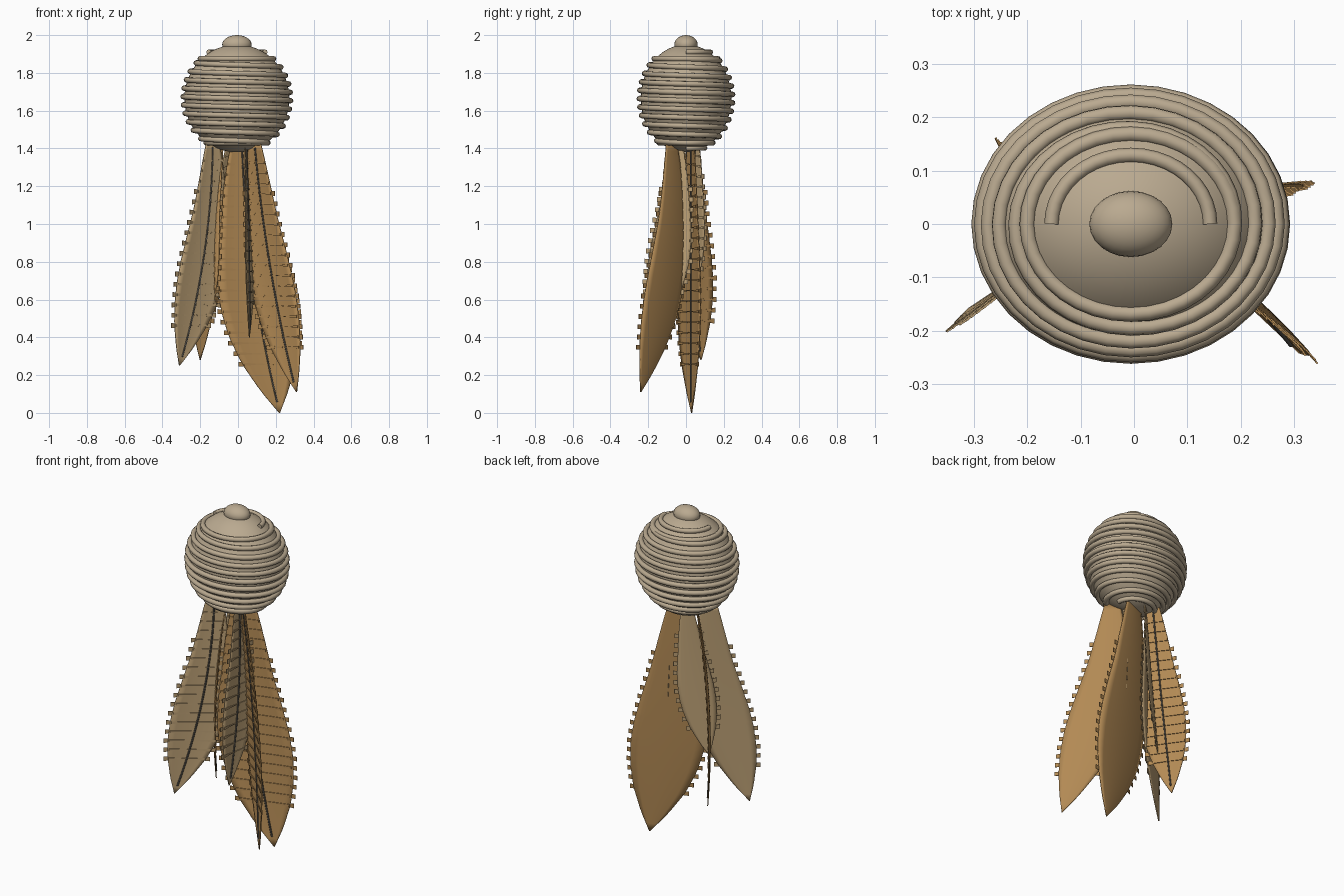
import bpy, bmesh, math
from mathutils import Vector

if "Cube" in bpy.data.objects:
    bpy.data.objects.remove(bpy.data.objects["Cube"])


def material(name, rgb):
    m = bpy.data.materials.new(name)
    m.diffuse_color = (*rgb, 1)
    m.use_nodes = True
    m.node_tree.nodes["Principled BSDF"].inputs["Base Color"].default_value = m.diffuse_color
    return m


CLAY = material("clay beige", (0.49, 0.40, 0.28))
OCHRE = material("ochre brown", (0.45, 0.255, 0.09))
TAN = material("pale tan", (0.50, 0.35, 0.178))
GREY = material("dark grey", (0.10, 0.09, 0.075))
C = Vector((-0.006, 0, 1.665))


def finish(ob, name, angle=50):
    ob.name = name
    bpy.ops.object.select_all(action='DESELECT')
    ob.select_set(True)
    bpy.context.view_layer.objects.active = ob
    bpy.ops.object.shade_smooth_by_angle(angle=math.radians(angle))


def ellipsoid(name, centre, radii, seg, rings):
    bpy.ops.mesh.primitive_uv_sphere_add(segments=seg, ring_count=rings, location=centre)
    ob = bpy.context.object
    ob.scale = radii
    ob.data.materials.append(CLAY)
    finish(ob, name)


def tube(name, pts, radius, mat, res=2):
    cu = bpy.data.curves.new(name, 'CURVE')
    cu.dimensions = '3D'
    cu.bevel_depth = radius
    cu.bevel_resolution = res
    cu.use_fill_caps = True
    sp = cu.splines.new('POLY')
    sp.points.add(len(pts) - 1)
    for p, q in zip(sp.points, pts):
        p.co = (*q, 1)
    cu.materials.append(mat)
    ob = bpy.data.objects.new(name, cu)
    bpy.context.collection.objects.link(ob)


# Ball, top bead and wound cord
ellipsoid("ball", C, (0.278, 0.24, 0.285), 40, 24)
ellipsoid("top_bead", (C.x, 0, 1.95), (0.078, 0.062, 0.05), 24, 14)


def cord_point(a, z):
    k = math.sqrt(max(0, 1 - ((z - C.z) / 0.287) ** 2))
    return Vector((C.x + 0.285 * k * math.cos(a), 0.248 * k * math.sin(a), z))


# The first and last turns lie flat so the ends close on themselves
TURNS, STEP = 12, 36
N = TURNS * STEP
tube("cord_winding", [cord_point(2 * math.pi * i / STEP,
                                 1.875 - 0.445 * min(1, max(0, (i - STEP) / (N - 2 * STEP))))
                      for i in range(N + 1)], 0.0145, CLAY)
for name, z in (("cord_top_end", 1.91), ("cord_bottom_end", 1.402)):
    tube(name, [cord_point(math.pi * i / 20, z) for i in range(21)], 0.014, CLAY)

# Half-width of a feather along its length, as a fraction of the widest point
WIDTH = [(0, .28), (.08, .42), (.18, .56), (.3, .7), (.42, .87), (.53, .98), (.62, 1),
         (.72, .91), (.82, .7), (.92, .36), (1, 0.01)]


def half_width(t):
    for (a, u), (b, v) in zip(WIDTH, WIDTH[1:]):
        if t <= b:
            return u + (v - u) * (t - a) / (b - a)
    return 0.01


def add_box(bm, a, b, up_a, up_b, nrm):
    v = [bm.verts.new(p + up * i + nrm * j) for p, up in ((a, up_a), (b, up_b))
         for i, j in ((-1, -1), (1, -1), (1, 1), (-1, 1))]
    for f in ((0, 1, 2, 3), (7, 6, 5, 4), (0, 4, 5, 1), (1, 5, 6, 2), (2, 6, 7, 3), (3, 7, 4, 0)):
        bm.faces.new([v[i] for i in f])


def bm_object(name, bm, mat):
    bmesh.ops.recalc_face_normals(bm, faces=bm.faces[:])
    me = bpy.data.meshes.new(name)
    bm.to_mesh(me)
    bm.free()
    me.materials.append(mat)
    ob = bpy.data.objects.new(name, me)
    bpy.context.collection.objects.link(ob)
    return ob


def feather(name, top, mid, tip, side, flip, half, mat):
    top, mid, tip = Vector(top), Vector(mid), Vector(tip)
    d = Vector((*side, 0)).normalized()
    n = Vector((-d.y, d.x, 0)) * flip          # veined, hollow side
    tm = (top.z - mid.z) / (top.z - tip.z)

    def spine(t):
        return (top * ((t - tm) * (t - 1) / tm) + mid * (t * (t - 1) / (tm * (tm - 1)))
                + tip * (t * (t - tm) / (1 - tm)))

    def surf(s, t, lift=0.0):
        w = half * half_width(t)
        return spine(t) + d * (s * w) + n * (0.07 * w * s * s + lift)

    # Blade
    bm = bmesh.new()
    rows, cols = 30, 8
    grid = [[bm.verts.new(surf(2 * j / cols - 1, i / rows)) for j in range(cols + 1)]
            for i in range(rows + 1)]
    for i in range(rows):
        for j in range(cols):
            bm.faces.new((grid[i][j], grid[i][j + 1], grid[i + 1][j + 1], grid[i + 1][j]))
    blade = bm_object(name + "_blade", bm, mat)
    sol = blade.modifiers.new("thickness", 'SOLIDIFY')
    sol.thickness = 0.005
    sol.offset = 0
    finish(blade, name + "_blade")

    # Central rib
    tube(name + "_rib", [surf(0, 0.02 + 0.94 * i / 16, 0.004) for i in range(17)], 0.005, GREY, 1)

    # Barbs widening from the rib into tabs that pass the edge
    barbs = bmesh.new()
    up = Vector((0, 0, 1))
    count = round(0.74 * (top.z - tip.z) / 0.052)
    for i in range(count):
        t = 0.08 + 0.74 * i / (count - 1)
        for s in (-1, 1):
            a, b, c = (surf(s * k, t, 0.006) for k in (0.05, 0.5, 0.95))
            add_box(barbs, a, b, up * 0.002, up * 0.004, n * 0.002)
            add_box(barbs, b, c, up * 0.004, up * 0.007, n * 0.002)
            if t > 0.2:
                e = surf(s, t)
                out = (e - surf(s * 0.8, t)).normalized()
                add_box(barbs, e - out * 0.012, e + out * 0.022, up * 0.011, up * 0.013, n * 0.0015)
    bm_object(name + "_barbs", barbs, mat)


feather("right_front_feather", (.09, -.075, 1.43), (.2, -.115, .62), (.31, -.24, .11),
        (.76, -.65), -1, .15, OCHRE)
feather("right_back_feather", (.02, .03, 1.43), (.09, .03, .65), (.22, .03, .0),
        (.955, .29), -1, .21, OCHRE)
feather("centre_feather", (.04, -.05, 1.43), (.055, -.09, .8), (.06, -.17, .4),
        (-.2, -.98), 1, .11, TAN)
feather("left_front_feather", (-.135, -.03, 1.43), (-.2, -.085, .72), (-.31, -.16, .25),
        (-.83, -.56), 1, .15, TAN)
feather("left_back_feather", (-.1, .04, 1.43), (-.185, .035, .72), (-.2, .08, .28),
        (-.57, .82), -1, .125, OCHRE)
feather("inner_back_feather", (-.04, .05, 1.43), (-.085, .04, 1.0), (-.16, .01, .55),
        (.74, .67), -1, .1, TAN)
